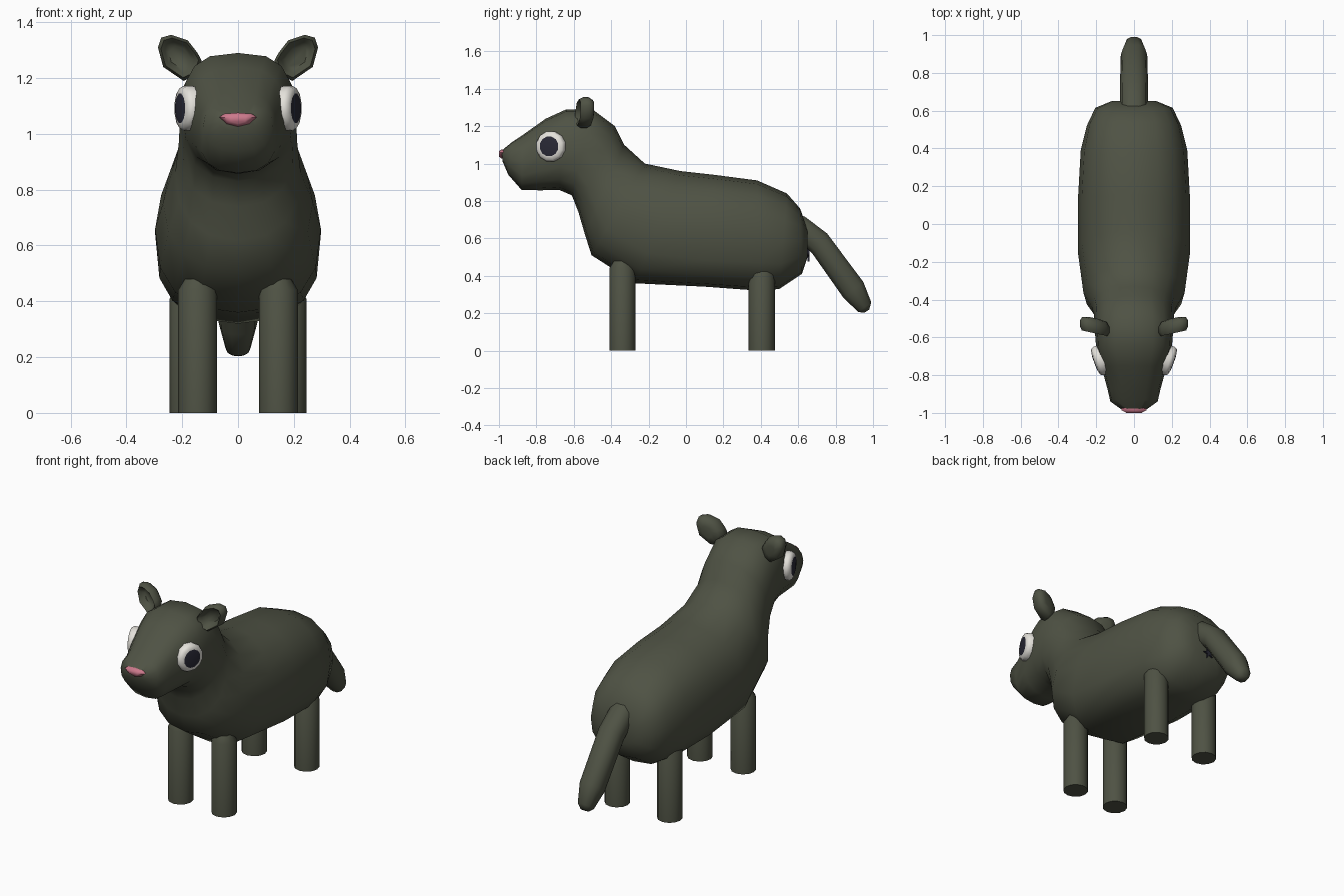
import bpy, bmesh, math
from mathutils import Vector, Matrix

if "Cube" in bpy.data.objects:
    bpy.data.objects.remove(bpy.data.objects["Cube"])


def material(name, rgb):
    m = bpy.data.materials.new(name)
    m.diffuse_color = (*rgb, 1)
    m.use_nodes = True
    m.node_tree.nodes["Principled BSDF"].inputs["Base Color"].default_value = m.diffuse_color
    return m


FUR = material("dark olive fur", (0.078, 0.085, 0.058))
WHITE = material("eye white", (0.78, 0.76, 0.71))
DARK = material("dark navy", (0.022, 0.022, 0.036))
PINK = material("nose pink", (0.60, 0.19, 0.26))


def finish(name, bm, mats, angle=50):
    bmesh.ops.recalc_face_normals(bm, faces=bm.faces)
    me = bpy.data.meshes.new(name)
    bm.to_mesh(me)
    bm.free()
    for m in mats:
        me.materials.append(m)
    ob = bpy.data.objects.new(name, me)
    bpy.context.collection.objects.link(ob)
    bpy.ops.object.select_all(action='DESELECT')
    bpy.context.view_layer.objects.active = ob
    ob.select_set(True)
    bpy.ops.object.shade_smooth_by_angle(angle=math.radians(angle))
    return ob


def power(v, n):
    return math.copysign(abs(v) ** (2 / n), v)


def skin(bm, rings):
    """Join equal point rings with quads and cap both ends."""
    loops = [[bm.verts.new(p) for p in r] for r in rings]
    n = len(loops[0])
    for a, b in zip(loops, loops[1:]):
        for i in range(n):
            j = (i + 1) % n
            bm.faces.new((a[i], a[j], b[j], b[i]))
    bm.faces.new(loops[0])
    bm.faces.new(loops[-1])


def loft(name, sections, mat, seg=16):
    """Section: top y, top z, bottom y, bottom z, half width, top and bottom roundness."""
    rings = []
    for yt, zt, yb, zb, w, nt, nb in sections:
        top, bot = Vector((0, yt, zt)), Vector((0, yb, zb))
        mid, half = (top + bot) / 2, (top - bot) / 2
        ring = []
        for i in range(seg):
            a = 2 * math.pi * i / seg
            c, s = math.cos(a), math.sin(a)
            n = nt if s > 0 else nb
            ring.append(mid + half * power(s, n) + Vector((w * power(c, n), 0, 0)))
        rings.append(ring)
    bm = bmesh.new()
    skin(bm, rings)
    return finish(name, bm, [mat])


# Body, neck and head as one continuous skin, nose to rump
loft("body_and_head", [
    (-0.985, 1.07, -0.98, 1.01, 0.065, 2.5, 2.2),
    (-0.93, 1.115, -0.95, 0.94, 0.125, 2.5, 2.4),
    (-0.87, 1.155, -0.88, 0.86, 0.14, 2.5, 2.6),
    (-0.75, 1.24, -0.78, 0.857, 0.17, 2.7, 2.4),
    (-0.64, 1.29, -0.68, 0.86, 0.20, 2.8, 2.3),
    (-0.50, 1.29, -0.61, 0.83, 0.208, 2.6, 2.3),
    (-0.38, 1.20, -0.575, 0.74, 0.212, 2.3, 2.3),
    (-0.33, 1.10, -0.54, 0.62, 0.225, 2.2, 2.3),
    (-0.22, 1.00, -0.505, 0.51, 0.268, 2.1, 2.3),
    (-0.03, 0.96, -0.27, 0.36, 0.297, 2.1, 2.5),
    (0.15, 0.94, 0.10, 0.342, 0.297, 2.2, 3.0),
    (0.38, 0.91, 0.40, 0.32, 0.282, 2.3, 2.7),
    (0.54, 0.84, 0.50, 0.33, 0.25, 2.4, 2.6),
    (0.61, 0.76, 0.62, 0.41, 0.205, 2.5, 2.5),
    (0.65, 0.65, 0.65, 0.50, 0.12, 2.3, 2.3),
], FUR)

# Drooping tail
loft("tail", [
    (0.58, 0.74, 0.60, 0.56, 0.073, 2.3, 2.3),
    (0.635, 0.72, 0.64, 0.55, 0.075, 2.3, 2.3),
    (0.755, 0.63, 0.675, 0.515, 0.075, 2.3, 2.3),
    (0.95, 0.37, 0.84, 0.28, 0.07, 2.3, 2.3),
    (0.992, 0.26, 0.92, 0.205, 0.045, 2.3, 2.3),
    (0.98, 0.22, 0.955, 0.203, 0.025, 2.3, 2.3),
], FUR, 10)

# Small dark star under the tail
bm = bmesh.new()
pts = []
for i in range(10):
    a, r = math.pi * i / 5, 0.035 if i % 2 == 0 else 0.013
    pts.append((r * math.cos(a), r * math.sin(a)))
skin(bm, [[(x, y, 0.51 + z) for x, z in pts] for y in (0.65, 0.659)])
finish("under_tail_mark", bm, [DARK], 30)

for side, label in ((1, "left"), (-1, "right")):
    # Straight legs
    for part, x, y, h in (("front", 0.145, -0.34, 0.48), ("rear", 0.175, 0.405, 0.45)):
        bm = bmesh.new()
        rings = []
        for z, r in ((0, 0.07), (h - 0.04, 0.07), (h, 0.045)):
            rings.append([(side * x + r * math.cos(math.pi * i / 6),
                           y + r * math.sin(math.pi * i / 6), z) for i in range(12)])
        skin(bm, rings)
        finish(f"{part}_leg_{label}", bm, [FUR])

    # Cupped ear: rounded outline swept front to back with a hollow front
    outline = [(0.13, 1.262), (0.145, 1.29), (0.18, 1.335), (0.24, 1.355), (0.275, 1.345),
               (0.287, 1.31), (0.268, 1.24), (0.195, 1.19), (0.15, 1.21)]
    cx, cz = 0.21, 1.275
    rings = []
    for scale, dy in ((0.5, 0.0), (0.68, -0.02), (0.86, -0.038), (1, -0.018),
                      (1, 0.012), (0.82, 0.035), (0.4, 0.042)):
        ring = []
        for x, z in outline:
            px, pz = cx + (x - cx) * scale, cz + (z - cz) * scale
            ring.append((side * px, -0.54 + dy + (px - cx) * 0.22, pz))
        rings.append(ring)
    bm = bmesh.new()
    skin(bm, rings)
    finish(f"ear_{label}", bm, [FUR], 60)

    # Eye: white domed rim around a dark pupil, turned slightly forward
    out = Vector((0.94 * side, -0.342, 0))
    across = Vector((0.342 * side, 0.94, 0))
    centre = Vector((0.188 * side, -0.725, 1.092))
    bm = bmesh.new()
    rings = []
    for r, d in ((0.08, -0.04), (0.083, 0.0), (0.074, 0.016), (0.054, 0.021), (0.03, 0.024)):
        ring = []
        for i in range(12):
            a = 2 * math.pi * (i + 0.5) / 12
            ring.append(centre + out * d + across * r * math.cos(a)
                        + Vector((0, 0, r * math.sin(a))))
        rings.append(ring)
    skin(bm, rings)
    for f in bm.faces:
        offset = f.calc_center_median() - centre
        flat = offset - out * offset.dot(out)
        f.material_index = 1 if offset.dot(out) > 0 and flat.length < 0.05 else 0
    finish(f"eye_{label}", bm, [WHITE, DARK])

# Pink nose: flat top, pointed below
profile = [(-0.067, 1.06), (-0.05, 1.072), (0, 1.076), (0.05, 1.072),
           (0.067, 1.06), (0.04, 1.036), (0, 1.026), (-0.04, 1.036)]
bm = bmesh.new()
skin(bm, [[(x * s, y, 1.054 + (z - 1.054) * s) for x, z in profile]
          for s, y in ((1, -0.96), (1, -0.985), (0.6, -1.0))])
finish("nose", bm, [PINK], 60)
